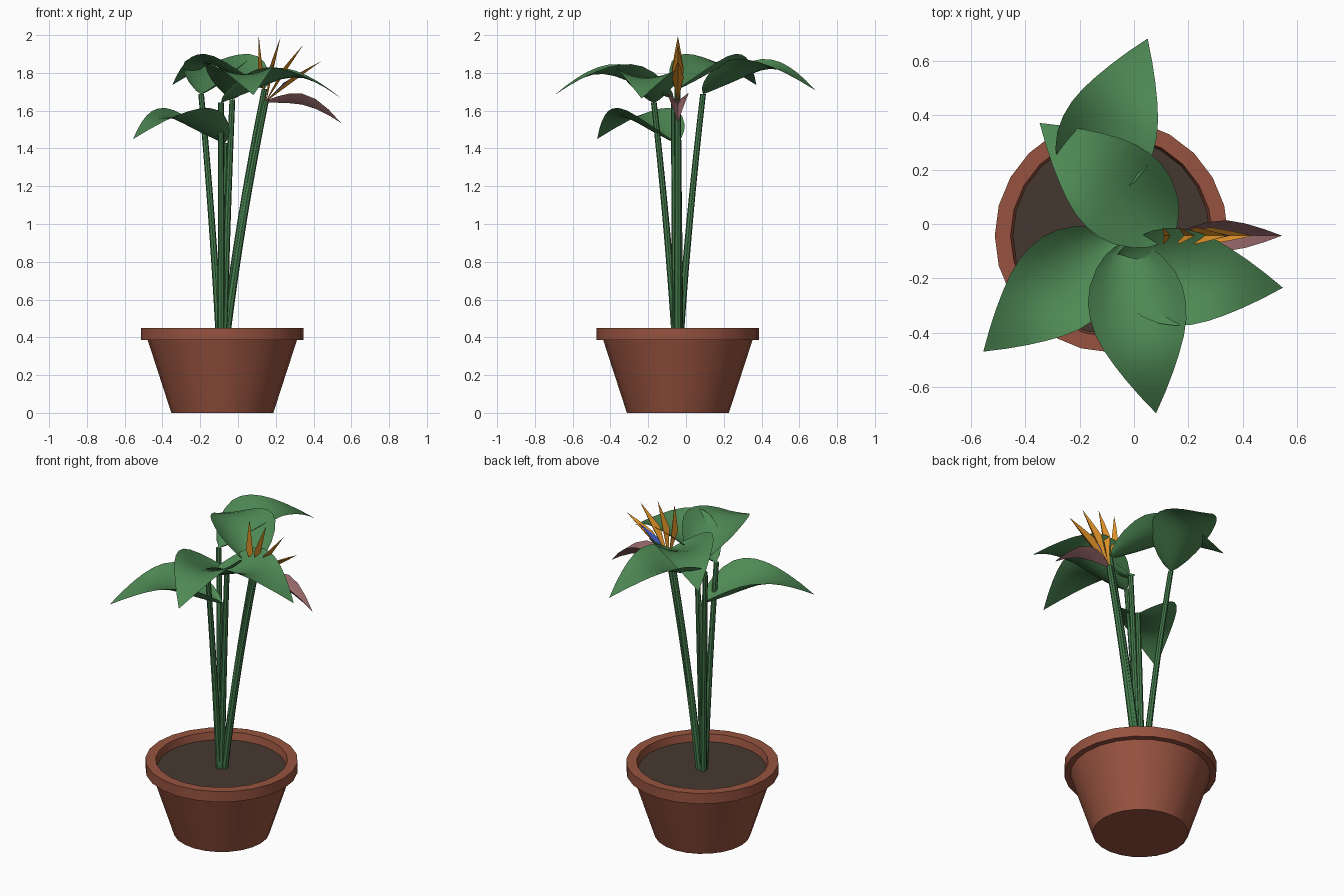
import bpy, bmesh, math
from mathutils import Vector

cube = bpy.data.objects.get("Cube")
if cube:
    bpy.data.objects.remove(cube, do_unlink=True)


def material(name, rgb):
    m = bpy.data.materials.new(name)
    m.use_nodes = True
    m.diffuse_color = (*rgb, 1)
    bsdf = next(n for n in m.node_tree.nodes if n.type == 'BSDF_PRINCIPLED')
    bsdf.inputs["Base Color"].default_value = (*rgb, 1)
    return m


TERRACOTTA = material("terracotta", (.31, .086, .05))
SOIL = material("dark soil", (.062, .040, .030))
LEAF = material("leaf green", (.076, .25, .089))
STEM = material("stem green", (.058, .20, .073))
BRACT = material("dusty mauve", (.30, .133, .138))
ORANGE = material("petal orange", (.70, .27, .02))
BLUE = material("petal blue", (.045, .08, .42))

CX, CY = -.083, -.043      # pot axis


def finish(name, bm, mat, angle=40):
    me = bpy.data.meshes.new(name)
    bm.to_mesh(me)
    bm.free()
    me.materials.append(mat)
    ob = bpy.data.objects.new(name, me)
    bpy.context.collection.objects.link(ob)
    bpy.ops.object.select_all(action='DESELECT')
    ob.select_set(True)
    bpy.context.view_layer.objects.active = ob
    bpy.ops.object.shade_smooth_by_angle(angle=math.radians(angle))
    return ob


def rings(bm, circles, cap_start=False, cap_end=False):
    """Skin a list of vertex-position loops."""
    loops = [[bm.verts.new(p) for p in c] for c in circles]
    n = len(loops[0])
    for a, b in zip(loops, loops[1:]):
        for i in range(n):
            j = (i + 1) % n
            bm.faces.new((a[i], a[j], b[j], b[i]))
    if cap_start:
        bm.faces.new(loops[0][::-1])
    if cap_end:
        bm.faces.new(loops[-1])


def circle(c, r, n):
    return [Vector((c[0] + r * math.cos(2 * math.pi * i / n),
                    c[1] + r * math.sin(2 * math.pi * i / n), c[2])) for i in range(n)]


# Pot: turned profile with a thick rim
bm = bmesh.new()
profile = [(.27, 0), (.395, .385), (.43, .385), (.43, .45), (.372, .45), (.36, .39)]
rings(bm, [circle((CX, CY, z), r, 24) for r, z in profile], cap_start=True)
finish("pot", bm, TERRACOTTA)

# Soil disc
bm = bmesh.new()
bm.faces.new([bm.verts.new(p) for p in circle((CX, CY, .405), .364, 24)])
finish("soil", bm, SOIL)


def stem(name, top, offset, r=.016):
    """Tapered stalk bowing gently outwards to its top."""
    a = Vector((CX + offset[0], CY + offset[1], .40))
    c = Vector(top)
    b = a.lerp(c, .38)
    b.z = (a.z + c.z) / 2
    path = []
    for i in range(9):
        t = i / 8
        p = a * (1 - t) ** 2 + b * (2 * t * (1 - t)) + c * t * t
        path.append(circle(p, r * (1.2 - .25 * t), 8))
    bm = bmesh.new()
    rings(bm, path, True, True)
    finish(name, bm, STEM)


def blade(name, stations, base, yaw, pitch, mat, power=2, cols=8, scale=1):
    """Cupped blade; stations are (along, half width, midrib height, edge height)."""
    bm = bmesh.new()
    rows = []
    for s, w, mid, edge in stations:
        row = []
        for k in range(cols + 1):
            t = 2 * k / cols - 1
            z = mid + (edge - mid) * abs(t) ** power
            row.append(bm.verts.new(Vector((s, w * t, z)) * scale))
        rows.append(row)
    for a, b in zip(rows, rows[1:]):
        for k in range(cols):
            bm.faces.new((a[k], b[k], b[k + 1], a[k + 1]))
    bmesh.ops.remove_doubles(bm, verts=bm.verts, dist=1e-5)
    bmesh.ops.recalc_face_normals(bm, faces=bm.faces)
    ob = finish(name, bm, mat, 60 if power > 1 else 30)
    ob.location = base
    ob.rotation_euler = (0, -pitch, yaw)
    return ob


# Leaves: one cupped, arching shape turned towards each tip
LEAF_SHAPE = [(0, 0, 0, 0), (.012, .045, .004, .03), (.04, .088, .014, .065),
              (.08, .125, .03, .102), (.14, .160, .053, .145), (.20, .177, .078, .174),
              (.26, .179, .102, .186), (.32, .170, .124, .184), (.38, .150, .134, .170),
              (.44, .122, .130, .147), (.50, .090, .110, .116), (.57, .048, .072, .073),
              (.615, .018, .040, .041), (.642, 0, .022, .022)]
LEAVES = {   # stem top, tip direction target, root offset
    "back": ((-.195, .09, 1.687), (.055, .695), (-.016, .012)),
    "upper": ((.14, -.045, 1.714), (-.345, .37), (.010, .010)),
    "side": ((-.09, -.17, 1.642), (.55, -.235), (-.006, -.014)),
    "front": ((-.03, -.065, 1.66), (.08, -.69), (.008, -.012)),
    "low": ((-.07, -.05, 1.428), (-.555, -.47), (-.006, .004)),
}
for label, (top, tip, off) in LEAVES.items():
    stem(label + "_leaf_stem", top, off)
    yaw = math.atan2(tip[1] - top[1], tip[0] - top[0])
    blade(label + "_leaf", LEAF_SHAPE, top, yaw, 0, LEAF)

# Flower stalk
HEAD = (.15, -.043, 1.65)
stem("flower_stem", (.147, -.043, 1.655), (.020, 0), .018)

# Beak-like bract, folded along its keel
BRACT_SHAPE = [(0, .006, -.008, .006), (.06, .032, -.008, .026), (.12, .050, -.010, .040),
               (.19, .057, -.018, .040), (.26, .045, -.040, .012),
               (.33, .024, -.074, -.044), (.395, 0, -.115, -.115)]
blade("bract", BRACT_SHAPE, HEAD, 0, 0, BRACT, power=1.2, cols=6)

# Fan of folded petals: (x reach, z reach, width factor, material)
PETALS = [(-.04, .345, 1, ORANGE), (.075, .337, 1, ORANGE), (.195, .298, 1, ORANGE),
          (.29, .212, 1, ORANGE), (.205, .165, .8, BLUE)]
for i, (dx, dz, wide, mat) in enumerate(PETALS):
    length = math.hypot(dx, dz)
    shape = [(f * length, w * wide, 0, w * .75 * wide)
             for f, w in ((0, .004), (.28, .017), (.5, .031), (.75, .017), (1, 0))]
    blade("blue_petal" if mat is BLUE else f"orange_petal_{i + 1}",
          shape, HEAD, 0, math.atan2(dz, dx), mat, power=1, cols=2)
